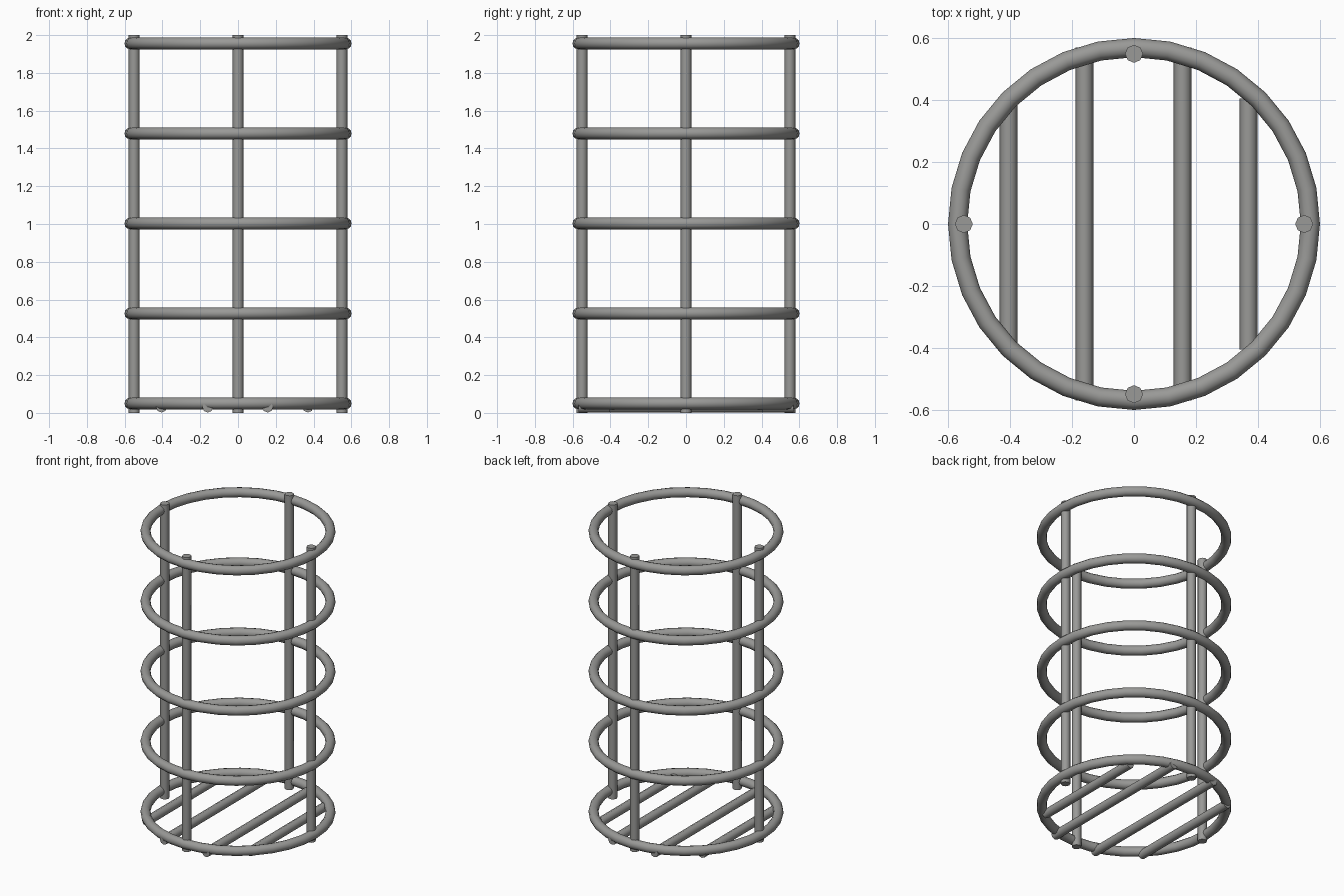
import bpy
import math

cube = bpy.data.objects.get("Cube")
if cube:
    bpy.data.objects.remove(cube, do_unlink=True)

metal = bpy.data.materials.new("grey_metal")
metal.use_nodes = True
GREY = (0.32, 0.32, 0.31, 1)
metal.diffuse_color = GREY
metal.node_tree.nodes["Principled BSDF"].inputs["Base Color"].default_value = GREY

RING_RADIUS, TUBE = 0.57, 0.031
POST_RADIUS, ROD = 0.55, 0.029


def finish(name):
    obj = bpy.context.object
    obj.name = name
    obj.data.materials.append(metal)
    bpy.ops.object.shade_smooth_by_angle(angle=math.radians(50))


def rod(name, location, length, rotation=(0, 0, 0)):
    bpy.ops.mesh.primitive_cylinder_add(vertices=8, radius=ROD, depth=length,
                                        location=location, rotation=rotation)
    finish(name)


# Evenly stacked hoops
for i in range(5):
    bpy.ops.mesh.primitive_torus_add(
        major_radius=RING_RADIUS, minor_radius=TUBE,
        major_segments=32, minor_segments=12,
        location=(0, 0, 0.05 + i * 0.4765))
    finish(f"hoop_{i + 1}")

# Four uprights
for i, side in enumerate(("left", "back", "right", "front")):
    a = i * math.pi / 2
    rod(f"{side}_post", (POST_RADIUS * math.cos(a), POST_RADIUS * math.sin(a), 1), 2)

# Floor bars running front to back
for i, (x, half) in enumerate(((-0.405, 0.41), (-0.16, 0.57), (0.157, 0.57), (0.37, 0.405))):
    rod(f"floor_bar_{i + 1}", (x, 0, 0.031), half * 2, (math.pi / 2, 0, 0))
